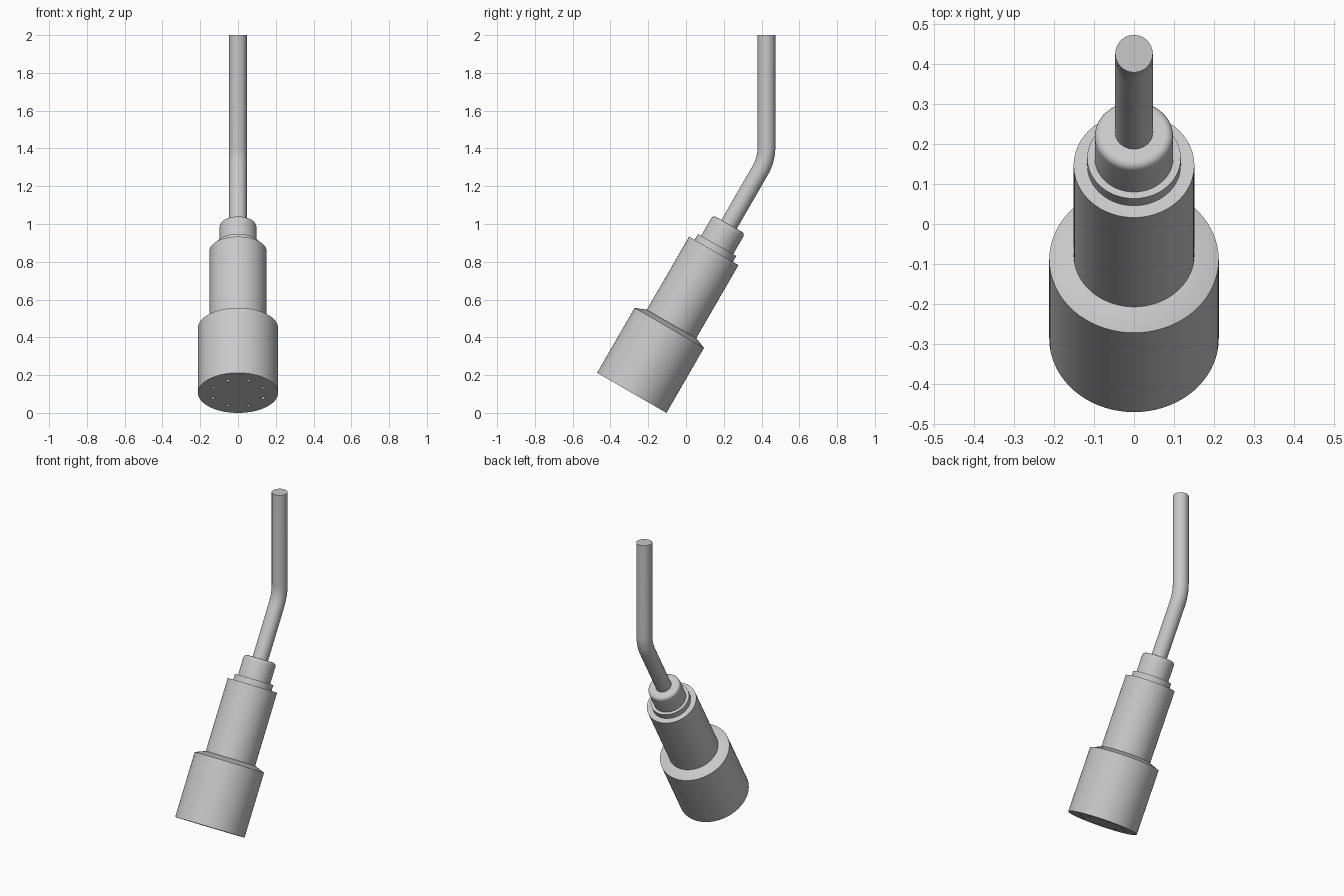
import bpy, bmesh
from math import sin, cos, tan, pi, radians
from mathutils import Matrix, Vector

if "Cube" in bpy.data.objects:
    bpy.data.objects.remove(bpy.data.objects["Cube"])

grey = bpy.data.materials.new("light grey")
grey.use_nodes = True
colour = (0.58, 0.58, 0.58, 1)
grey.diffuse_color = colour
grey.node_tree.nodes["Principled BSDF"].inputs["Base Color"].default_value = colour

TILT = radians(30)
BASE = Vector((0, -0.287, 0.106))
AXIS = Vector((0, sin(TILT), cos(TILT)))
FRAME = Matrix.Translation(BASE) @ Matrix.Rotation(-TILT, 4, 'X')


def finish(obj):
    bpy.ops.object.select_all(action='DESELECT')
    obj.select_set(True)
    bpy.context.view_layer.objects.active = obj
    bpy.ops.object.shade_smooth_by_angle(angle=radians(30))


def make_object(name, bm):
    bmesh.ops.recalc_face_normals(bm, faces=bm.faces)
    mesh = bpy.data.meshes.new(name)
    bm.to_mesh(mesh)
    bm.free()
    mesh.materials.append(grey)
    obj = bpy.data.objects.new(name, mesh)
    obj.matrix_world = FRAME
    bpy.context.collection.objects.link(obj)
    return obj


def lathe(name, profile, steps=72):
    """Turn a (radius, height) profile round the tilted axis, with flat end caps."""
    bm = bmesh.new()
    rings = [[bm.verts.new((r * cos(2 * pi * i / steps), r * sin(2 * pi * i / steps), h))
              for i in range(steps)] for r, h in profile]
    for low, high in zip(rings, rings[1:]):
        for i in range(steps):
            j = (i + 1) % steps
            bm.faces.new((low[i], low[j], high[j], high[i]))
    bm.faces.new(rings[0][::-1])
    bm.faces.new(rings[-1])
    return make_object(name, bm)


# Wide head with a shallow conical shoulder
head = lathe("head", [(0.212, 0), (0.212, 0.397), (0.152, 0.421)])

# Ring of eight small holes drilled in the end face
bm = bmesh.new()
for k in range(8):
    a = radians(22.5 + 45 * k)
    bmesh.ops.create_cone(bm, cap_ends=True, segments=16, radius1=0.01, radius2=0.01, depth=0.1,
                          matrix=Matrix.Translation((0.143 * cos(a), 0.143 * sin(a), 0)))
drills = make_object("drills", bm)
drills.hide_render = True
cut = head.modifiers.new("holes", 'BOOLEAN')
cut.operation = 'DIFFERENCE'
cut.solver = 'EXACT'
cut.object = drills
bpy.context.view_layer.objects.active = head
bpy.ops.object.modifier_apply(modifier=cut.name)
bpy.data.objects.remove(drills)
finish(head)

# Barrel and collar
finish(lathe("barrel", [(0.151, 0.40), (0.151, 0.868)]))
finish(lathe("collar", [(0.117, 0.85), (0.117, 0.904)]))

# Cable gland with a rounded top edge
ROUND = 0.02
gland = [(0.098, 0.89)]
for k in range(7):
    a = pi / 2 * k / 6
    gland.append((0.098 - ROUND + ROUND * cos(a), 1.03 - ROUND + ROUND * sin(a)))
finish(lathe("cable_gland", gland))

# Cable: straight along the axis, arc, then straight up
BEND = 0.25
CABLE_Y = 0.426
corner = BASE + AXIS * ((CABLE_Y - BASE.y) / AXIS.y)
arc_end = corner + Vector((0, 0, BEND * tan(TILT / 2)))
centre = arc_end - Vector((0, BEND, 0))
path = [BASE + AXIS * 1.0]
for k in range(13):
    a = -TILT * (1 - k / 12)
    path.append(centre + Vector((0, BEND * cos(a), BEND * sin(a))))
path.append(Vector((0, CABLE_Y, 2)))

curve = bpy.data.curves.new("cable", 'CURVE')
curve.dimensions = '3D'
curve.bevel_depth = 0.047
curve.bevel_resolution = 10
curve.use_fill_caps = True
spline = curve.splines.new('POLY')
spline.points.add(len(path) - 1)
for point, co in zip(spline.points, path):
    point.co = (*co, 1)
curve.materials.append(grey)
cable = bpy.data.objects.new("cable", curve)
bpy.context.collection.objects.link(cable)
bpy.ops.object.select_all(action='DESELECT')
cable.select_set(True)
bpy.context.view_layer.objects.active = cable
bpy.ops.object.convert(target='MESH')
finish(bpy.context.object)
